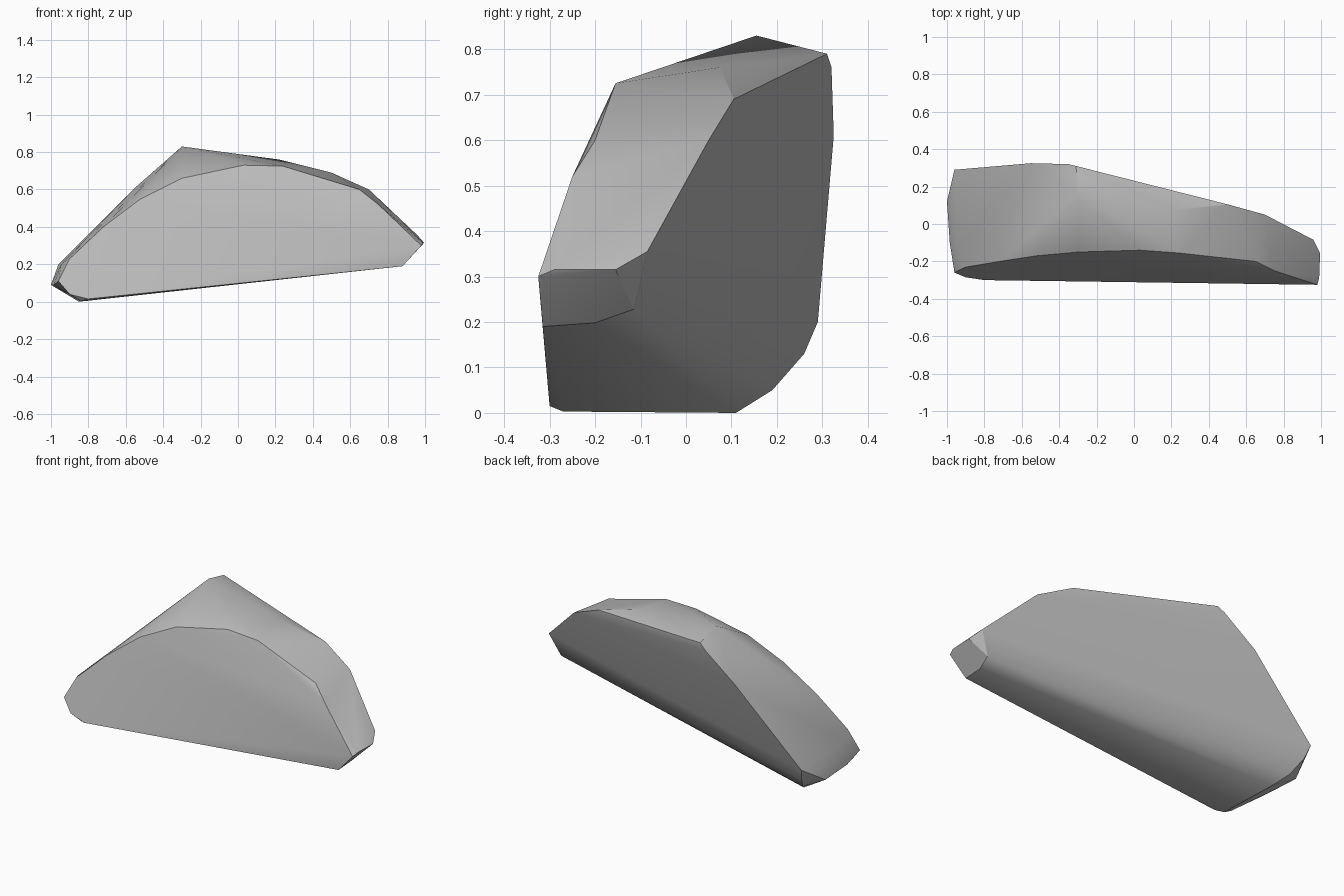
import bpy, bmesh, math

# Rock outline loops, joined by a convex hull
front_rim = [(-0.96, -0.26, 0.11), (-0.9, -0.285, 0.04), (-0.8, -0.30, 0.015),
             (0.88, -0.315, 0.19), (0.98, -0.325, 0.30), (0.99, -0.29, 0.315),
             (0.75, -0.25, 0.52), (0.65, -0.2, 0.60), (0.24, -0.155, 0.725),
             (0.03, -0.14, 0.73), (-0.3, -0.15, 0.66), (-0.52, -0.17, 0.55),
             (-0.72, -0.2, 0.40), (-0.9, -0.23, 0.23)]
right_end = [(0.88, -0.2, 0.198), (0.9, -0.115, 0.228),
             (0.995, -0.155, 0.315), (0.96, -0.085, 0.355)]
crest = [(0.7, 0.05, 0.6), (0.5, 0.105, 0.69), (0.22, 0.075, 0.76),
         (-0.3, 0.155, 0.83), (-0.31, 0.31, 0.79)]
back_rim = [(-0.35, 0.32, 0.76), (-0.55, 0.325, 0.61), (-0.96, 0.29, 0.2),
            (-0.94, 0.26, 0.13), (-0.9, 0.19, 0.05)]
left_end = [(-1.0, 0.12, 0.09), (-0.985, -0.1, 0.09), (-0.95, 0.2, 0.2),
            (-0.945, -0.15, 0.2)]
underside = [(-0.85, 0.11, 0.0), (-0.84, -0.27, 0.003)]

bm = bmesh.new()
for p in front_rim + right_end + crest + back_rim + left_end + underside:
    bm.verts.new(p)
hull = bmesh.ops.convex_hull(bm, input=bm.verts[:])
loose = [v for v in bm.verts if not v.link_faces]
bmesh.ops.delete(bm, geom=loose, context='VERTS')
bmesh.ops.recalc_face_normals(bm, faces=bm.faces[:])

mesh = bpy.data.meshes.new("rock")
bm.to_mesh(mesh)
bm.free()
rock = bpy.data.objects.new("rock", mesh)
bpy.context.collection.objects.link(rock)

# Plain grey stone
stone = bpy.data.materials.new("stone_grey")
stone.diffuse_color = (0.5, 0.5, 0.5, 1)
mesh.materials.append(stone)

# Soft facets with sharp ridges
bpy.context.view_layer.objects.active = rock
rock.select_set(True)
bpy.ops.object.shade_smooth_by_angle(angle=math.radians(25))
